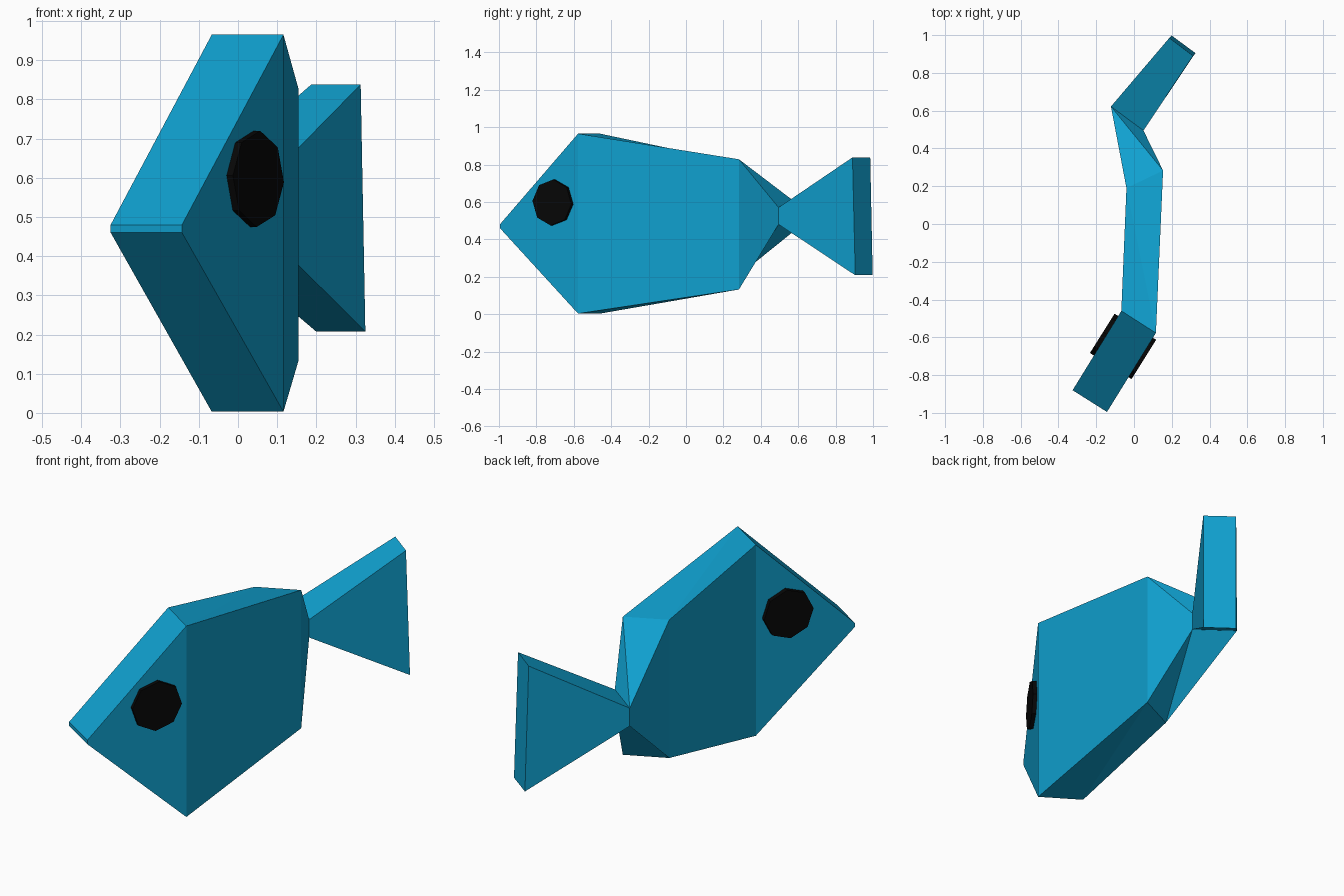
import bpy, bmesh, math
from mathutils import Matrix, Vector

if "Cube" in bpy.data.objects:
    bpy.data.objects.remove(bpy.data.objects["Cube"])


def material(name, rgb):
    m = bpy.data.materials.new(name)
    m.use_nodes = True
    m.diffuse_color = (*rgb, 1)
    m.node_tree.nodes["Principled BSDF"].inputs["Base Color"].default_value = (*rgb, 1)
    return m


BLUE = material("fish blue", (0.005, 0.35, 0.62))
BLACK = material("eye black", (0.002, 0.002, 0.002))


def finish(name, bm, mat):
    bmesh.ops.recalc_face_normals(bm, faces=bm.faces)
    mesh = bpy.data.meshes.new(name)
    bm.to_mesh(mesh)
    bm.free()
    mesh.materials.append(mat)
    obj = bpy.data.objects.new(name, mesh)
    bpy.context.collection.objects.link(obj)
    return obj


def section(left, right, z0, z1):
    """Upright rectangle between a left-hand and right-hand plan point."""
    return [(*right, z0), (*right, z1), (*left, z1), (*left, z0)]


def loft(name, sections, mat, cap_first, cap_last):
    """Skin four-cornered sections, splitting each twisted side in two."""
    bm = bmesh.new()
    rings = [[bm.verts.new(p) for p in s] for s in sections]
    for r0, r1 in zip(rings, rings[1:]):
        for k in range(4):
            a, b, c, d = r0[k], r0[(k + 1) % 4], r1[(k + 1) % 4], r1[k]
            bm.faces.new((a, b, c))
            bm.faces.new((a, c, d))
    if cap_first:
        bm.faces.new(rings[0])
    if cap_last:
        bm.faces.new(rings[-1])
    # merge the halves of sides that are flat
    flat = [e for e in bm.edges if len(e.link_faces) == 2
            and e.link_faces[0].normal.length >= 0]
    bm.normal_update()
    bmesh.ops.dissolve_limit(bm, angle_limit=math.radians(1), verts=[], edges=flat)
    return finish(name, bm, mat)


# Body: nose tip, back of head, rear of body, narrow tail root
nose = section((-0.325, -0.88), (-0.143, -0.995), 0.46, 0.48)
head = section((-0.067, -0.46), (0.116, -0.577), 0.003, 0.965)
rear = section((-0.04, 0.19), (0.154, 0.283), 0.132, 0.828)
root = section((-0.122, 0.622), (0.05, 0.495), 0.48, 0.57)
loft("body", [nose, head, rear, root], BLUE, True, False)

# Tail fin, slightly tilted at its end
fin_end = [(0.325, 0.905, 0.208), (0.313, 0.89, 0.838),
           (0.187, 0.985, 0.838), (0.199, 0.998, 0.208)]
loft("tail_fin", [root, fin_end], BLUE, False, True)

# Eyes: octagonal discs on both sides of the head
along = Vector((0.531, 0.847, 0))
out = Vector((0.847, -0.531, 0))
centre = Vector((-0.058, -0.648, 0.597))
for name, side in (("left_eye", 1), ("right_eye", -1)):
    bm = bmesh.new()
    bmesh.ops.create_cone(bm, cap_ends=True, segments=8, radius1=0.123,
                          radius2=0.123, depth=0.04)
    turn = Matrix.Rotation(math.radians(-4), 4, 'Z')
    frame = Matrix((along, Vector((0, 0, 1)), out)).transposed().to_4x4()
    place = Matrix.Translation(centre + out * side * 0.11)
    bmesh.ops.transform(bm, matrix=place @ frame @ turn, verts=bm.verts)
    finish(name, bm, BLACK)
